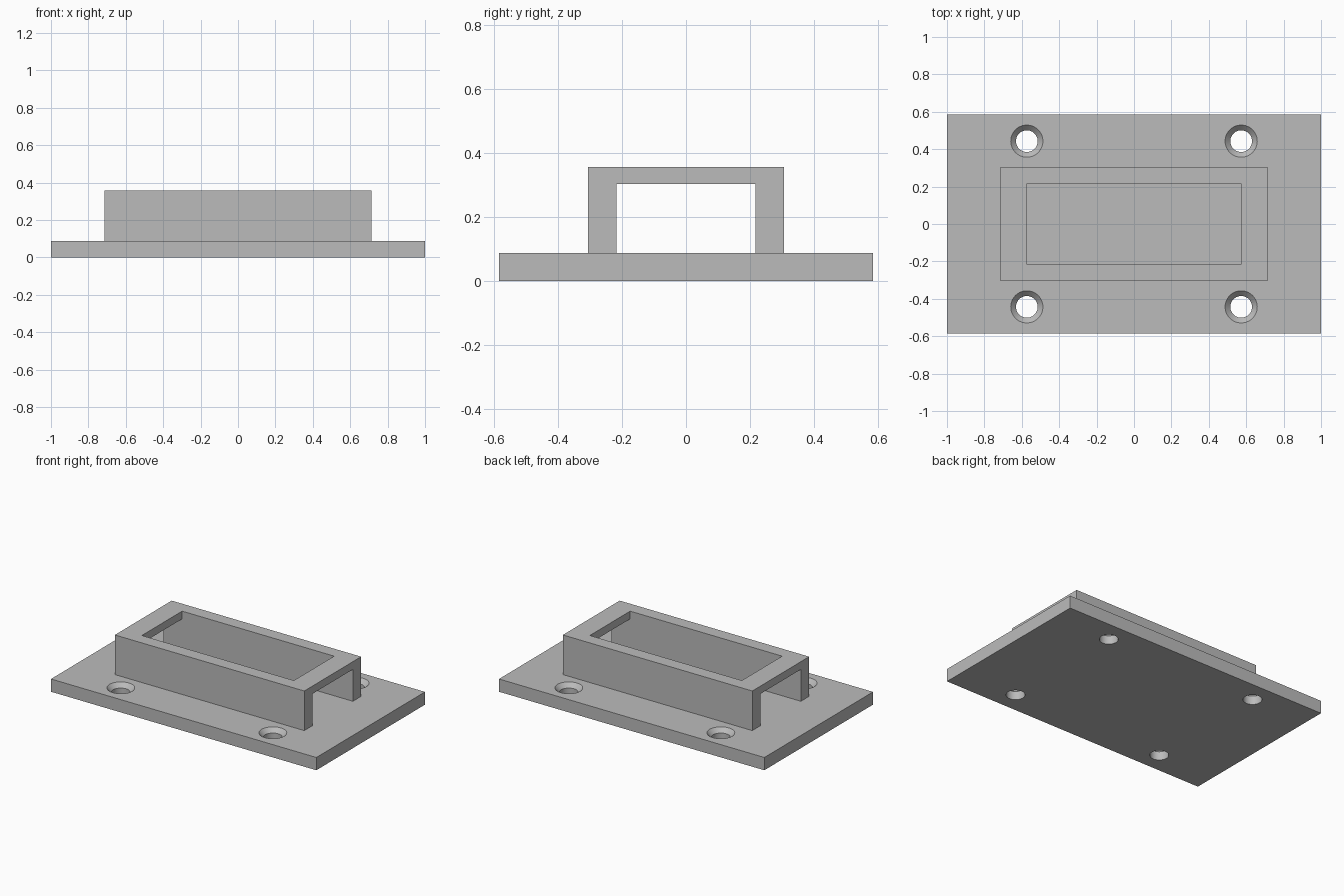
import bpy
import bmesh
from math import cos, sin, radians, tau
from mathutils import Vector

default = bpy.data.objects.get("Cube")
if default:
    bpy.data.objects.remove(default, do_unlink=True)

PLATE_TOP = 0.087
FRAME_TOP = 0.357

grey = bpy.data.materials.new("light grey")
grey.use_nodes = True
GREY = (0.5, 0.5, 0.5, 1)
grey.diffuse_color = GREY
grey.node_tree.nodes["Principled BSDF"].inputs["Base Color"].default_value = GREY


def finish(name, bm):
    bmesh.ops.recalc_face_normals(bm, faces=bm.faces)
    mesh = bpy.data.meshes.new(name)
    bm.to_mesh(mesh)
    bm.free()
    mesh.materials.append(grey)
    obj = bpy.data.objects.new(name, mesh)
    bpy.context.collection.objects.link(obj)
    return obj


def prism(name, outline, direction):
    """Closed outline swept along a direction."""
    bm = bmesh.new()
    face = bm.faces.new([bm.verts.new(p) for p in outline])
    swept = bmesh.ops.extrude_face_region(bm, geom=[face])
    verts = [v for v in swept["geom"] if isinstance(v, bmesh.types.BMVert)]
    bmesh.ops.translate(bm, verts=verts, vec=Vector(direction))
    return finish(name, bm)


def slab(name, hx, hy, low, high):
    outline = [(-hx, -hy, low), (hx, -hy, low), (hx, hy, low), (-hx, hy, low)]
    return prism(name, outline, (0, 0, high - low))


def screw_cutter(x, y, sides=48):
    """Straight shaft with a flared head."""
    profile = [(0.058, -0.05), (0.058, PLATE_TOP - 0.029),
               (0.086, PLATE_TOP), (0.086, PLATE_TOP + 0.05)]
    bm = bmesh.new()
    rings = [[bm.verts.new((x + r * cos(tau * i / sides),
                            y + r * sin(tau * i / sides), z))
              for i in range(sides)] for r, z in profile]
    for a, b in zip(rings, rings[1:]):
        for i in range(sides):
            j = (i + 1) % sides
            bm.faces.new((a[i], a[j], b[j], b[i]))
    bm.faces.new(rings[0])
    bm.faces.new(rings[-1])
    return finish("screw_hole_cutter", bm)


def cut(target, cutter):
    mod = target.modifiers.new("cut", 'BOOLEAN')
    mod.operation = 'DIFFERENCE'
    mod.solver = 'EXACT'
    mod.object = cutter
    bpy.ops.object.select_all(action='DESELECT')
    bpy.context.view_layer.objects.active = target
    target.select_set(True)
    bpy.ops.object.modifier_apply(modifier=mod.name)
    bpy.data.objects.remove(cutter, do_unlink=True)


# Base plate with four countersunk screw holes
plate = slab("base_plate", 1.0, 0.585, 0, PLATE_TOP)
for sx in (-1, 1):
    for sy in (-1, 1):
        cut(plate, screw_cutter(0.573 * sx, 0.443 * sy))
bpy.ops.object.shade_smooth_by_angle(angle=radians(30))

# Raised frame: one cutter opens the tunnel along x and the window on top
frame = slab("raised_frame", 0.714, 0.306, PLATE_TOP, FRAME_TOP)
half = [(0.8, 0), (0.8, 0.304), (0.573, 0.304), (0.573, 0.45)]
opening = half + [(-x, z) for x, z in reversed(half)]
cut(frame, prism("opening_cutter",
                 [(x, -0.217, z) for x, z in opening], (0, 0.434, 0)))
